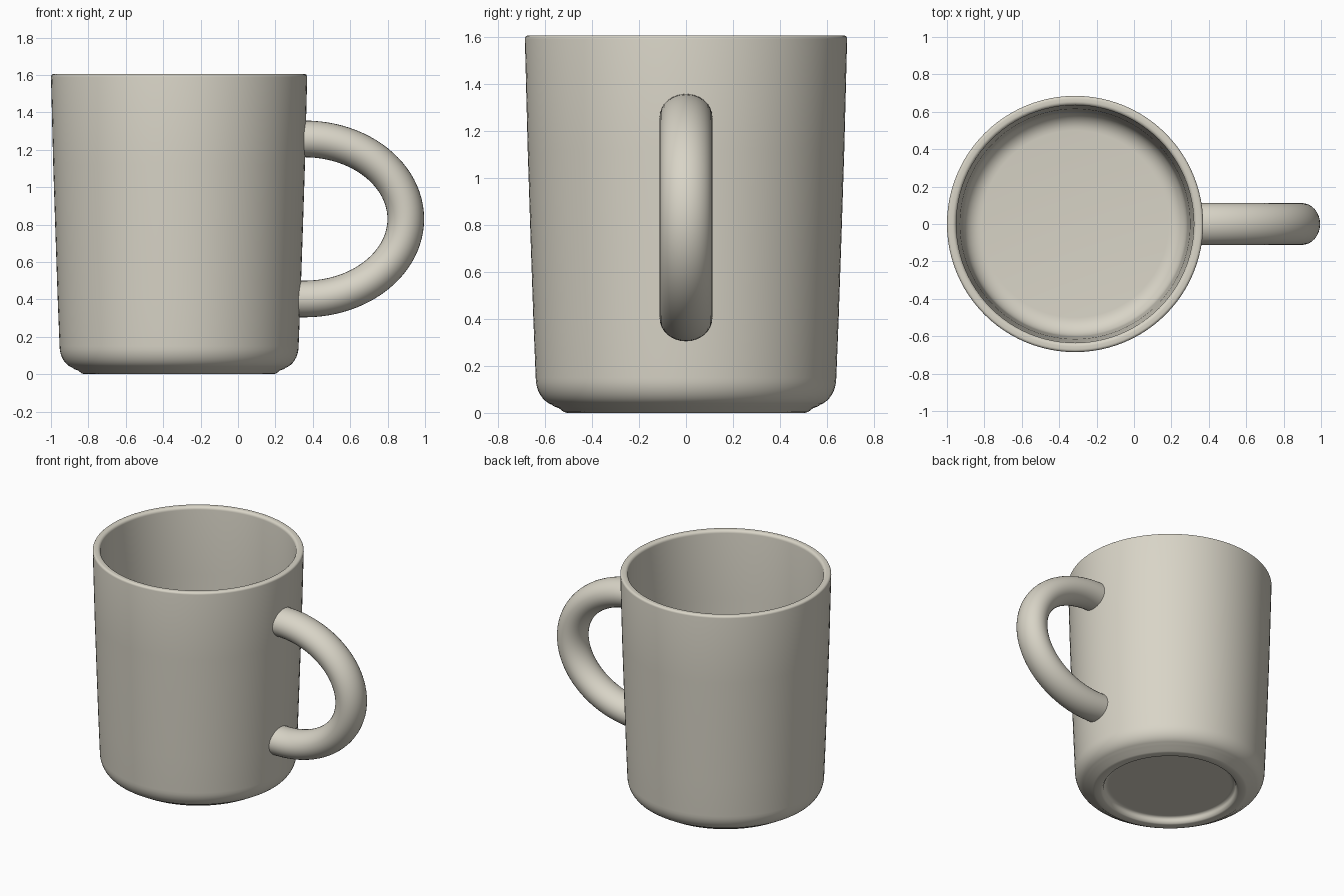
import bpy, bmesh, math
from mathutils import Vector

if "Cube" in bpy.data.objects:
    bpy.data.objects.remove(bpy.data.objects["Cube"])

CX = -0.315      # axis of the mug body
SEG = 96

glaze = bpy.data.materials.new("warm_grey_glaze")
glaze.diffuse_color = (0.69, 0.66, 0.57, 1)
glaze.use_nodes = True
glaze.node_tree.nodes["Principled BSDF"].inputs["Base Color"].default_value = glaze.diffuse_color


def skin(name, rings, poles=None):
    """Join rings of points with quads; close the ends with a fan or a cap."""
    bm = bmesh.new()
    loops = [[bm.verts.new(p) for p in ring] for ring in rings]
    n = len(loops[0])
    for a, b in zip(loops, loops[1:]):
        for i in range(n):
            j = (i + 1) % n
            bm.faces.new((a[i], a[j], b[j], b[i]))
    for k, loop in enumerate((loops[0], loops[-1])):
        if poles:
            tip = bm.verts.new(poles[k])
            for i in range(n):
                bm.faces.new((loop[i], loop[(i + 1) % n], tip))
        else:
            bm.faces.new(loop)
    bmesh.ops.recalc_face_normals(bm, faces=bm.faces)
    mesh = bpy.data.meshes.new(name)
    bm.to_mesh(mesh)
    bm.free()
    obj = bpy.data.objects.new(name, mesh)
    bpy.context.collection.objects.link(obj)
    mesh.materials.append(glaze)
    bpy.ops.object.select_all(action='DESELECT')
    obj.select_set(True)
    bpy.context.view_layer.objects.active = obj
    bpy.ops.object.shade_smooth_by_angle(angle=math.radians(40))
    return obj


def arc(cr, cz, rr, rz, a0, a1, n=8):
    """Points of an elliptical corner in the (radius, height) profile."""
    ts = [math.radians(a0 + (a1 - a0) * i / n) for i in range(n + 1)]
    return [(cr + rr * math.cos(t), cz + rz * math.sin(t)) for t in ts]


# Body: underside recess, foot ring, outer wall, rim, inner wall, floor
profile = [(0.41, 0.045)]
profile += arc(0.42, 0.02, 0.025, 0.025, 90, 0, 4)
profile += [(0.455, 0.004), (0.465, 0.0), (0.505, 0.0), (0.52, 0.004),
            (0.54, 0.02), (0.56, 0.027)]
profile += arc(0.545, 0.15, 0.094, 0.12, -75, 0)
profile += [(0.649, 0.40), (0.661, 0.75), (0.673, 1.12)]
profile += arc(0.67, 1.59, 0.015, 0.015, 0, 90, 5)
profile += arc(0.655, 1.585, 0.02, 0.02, 90, 180, 5)
profile += [(0.627, 1.12), (0.615, 0.75), (0.606, 0.40)]
profile += arc(0.50, 0.19, 0.10, 0.10, 0, -90)

rings = [[(CX + r * math.cos(2 * math.pi * i / SEG),
           r * math.sin(2 * math.pi * i / SEG), z) for i in range(SEG)]
         for r, z in profile]
skin("mug_body", rings, [(CX, 0, 0.045), (CX, 0, 0.09)])

# Handle: oval tube swept along half an ellipse, ends buried in the wall
HX, HZ, A, B = 0.355, 0.83, 0.542, 0.428
path = [(Vector((0.325, 0, HZ + B)), Vector((0, 0, 1)))]
for i in range(49):
    t = math.pi / 2 - math.pi * i / 48
    path.append((Vector((HX + A * math.cos(t), 0, HZ + B * math.sin(t))),
                 Vector((math.cos(t) / A, 0, math.sin(t) / B)).normalized()))
path.append((Vector((0.30, 0, HZ - B)), Vector((0, 0, -1))))

tube = []
for p, out in path:
    tube.append([p + out * 0.098 * math.cos(a) + Vector((0, 0.112, 0)) * math.sin(a)
                 for a in (2 * math.pi * k / 32 for k in range(32))])
skin("handle", tube)
